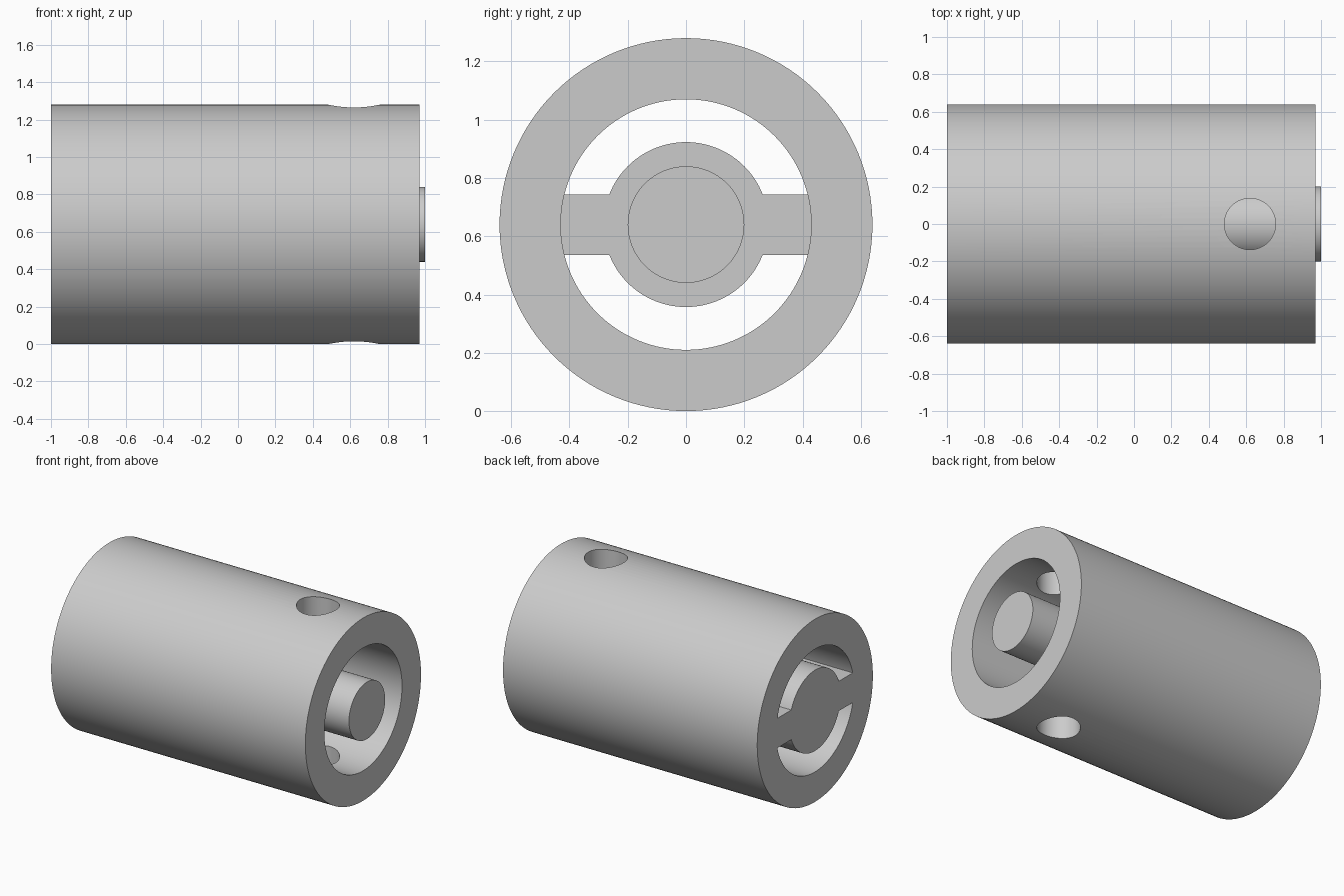
import bpy, bmesh, math
from mathutils import Matrix, Vector

cube = bpy.data.objects.get("Cube")
if cube:
    bpy.data.objects.remove(cube, do_unlink=True)

OUTER, BORE, HUB, SHAFT, HOLE = 0.64, 0.43, 0.283, 0.2, 0.137
WEB = 0.104                      # half thickness of the web
BACK, FRONT, TIP, HUB_END = -1.0, 0.97, 1.0, 0.0
AXIS_Z = OUTER
SEGMENTS = 128

grey = bpy.data.materials.new("plain grey")
grey.use_nodes = True
colour = (0.6, 0.6, 0.6, 1)
grey.diffuse_color = colour
grey.node_tree.nodes["Principled BSDF"].inputs["Base Color"].default_value = colour


def make(name, bm):
    bmesh.ops.recalc_face_normals(bm, faces=bm.faces)
    mesh = bpy.data.meshes.new(name)
    bm.to_mesh(mesh)
    bm.free()
    mesh.materials.append(grey)
    obj = bpy.data.objects.new(name, mesh)
    bpy.context.collection.objects.link(obj)
    return obj


def select(obj):
    bpy.ops.object.select_all(action='DESELECT')
    obj.select_set(True)
    bpy.context.view_layer.objects.active = obj


def smooth(obj):
    select(obj)
    bpy.ops.object.shade_smooth_by_angle(angle=math.radians(30))


def cylinder(name, radius, length, matrix):
    bm = bmesh.new()
    bmesh.ops.create_cone(bm, cap_ends=True, segments=SEGMENTS, radius1=radius,
                          radius2=radius, depth=length, matrix=matrix)
    return make(name, bm)


# Tube: a rectangular wall section spun about the long axis
bm = bmesh.new()
section = [(BACK, BORE), (FRONT, BORE), (FRONT, OUTER), (BACK, OUTER)]
verts = [bm.verts.new((x, 0, AXIS_Z + r)) for x, r in section]
edges = [bm.edges.new((verts[i], verts[(i + 1) % 4])) for i in range(4)]
bmesh.ops.spin(bm, geom=verts + edges, cent=(0, 0, AXIS_Z), axis=(1, 0, 0),
               angle=math.tau, steps=SEGMENTS)
bmesh.ops.remove_doubles(bm, verts=bm.verts, dist=0.0001)
tube = make("tube", bm)

# Cross hole through the upper and lower walls
cutter = cylinder("cross_hole_cutter", HOLE, 2, Matrix.Translation((0.62, 0, AXIS_Z)))
cutter.hide_render = True
cut = tube.modifiers.new("cross hole", 'BOOLEAN')
cut.operation = 'DIFFERENCE'
cut.solver = 'EXACT'
cut.object = cutter
select(tube)
bpy.ops.object.modifier_apply(modifier=cut.name)
bpy.data.objects.remove(cutter, do_unlink=True)
smooth(tube)


# Hub with a web on each side, reaching the bore
def arc(radius, start, end, steps):
    return [(radius * math.cos(start + (end - start) * i / steps),
             radius * math.sin(start + (end - start) * i / steps))
            for i in range(steps + 1)]


wide, narrow = math.asin(WEB / HUB), math.asin(WEB / BORE)
outline = []
for turn in (0, math.pi):
    outline += arc(BORE, turn - narrow, turn + narrow, 10)
    outline += arc(HUB, turn + wide, turn + math.pi - wide, 48)
bm = bmesh.new()
face = bm.faces.new([bm.verts.new((BACK, y, AXIS_Z + z)) for y, z in outline])
grown = bmesh.ops.extrude_face_region(bm, geom=[face], use_keep_orig=True)
moved = [g for g in grown["geom"] if isinstance(g, bmesh.types.BMVert)]
bmesh.ops.translate(bm, verts=moved, vec=Vector((HUB_END - BACK, 0, 0)))
smooth(make("hub_and_web", bm))

# Shaft standing out of the hub, just past the front of the tube
length = TIP - HUB_END
place = Matrix.Translation((HUB_END + length / 2, 0, AXIS_Z)) @ Matrix.Rotation(math.pi / 2, 4, 'Y')
smooth(cylinder("shaft", SHAFT, length, place))
